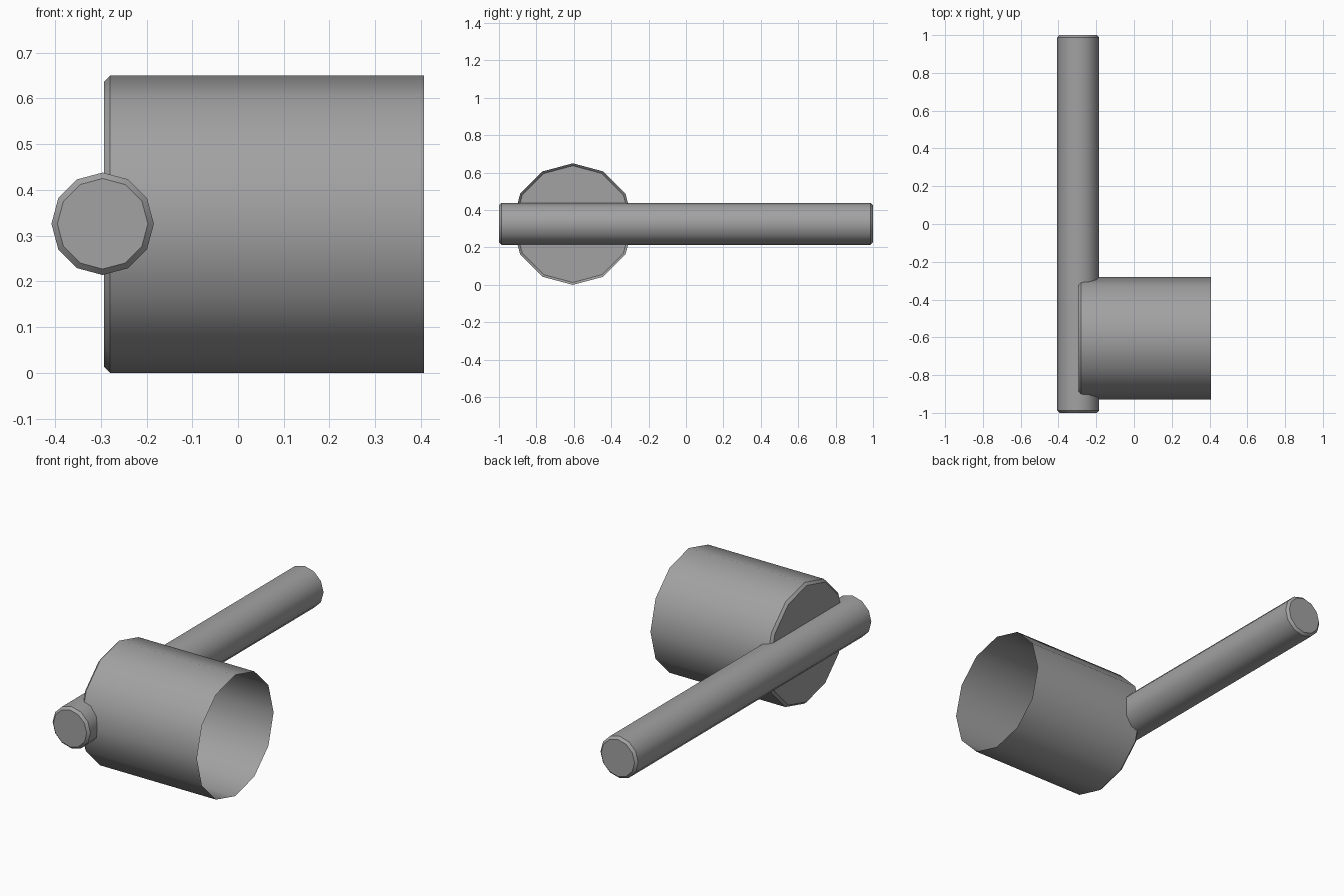
import bpy, bmesh, math
from mathutils import Matrix

cube = bpy.data.objects.get("Cube")
if cube:
    bpy.data.objects.remove(cube, do_unlink=True)

SIDES = 12
BEVEL = 0.013

grey = bpy.data.materials.new("plain grey")
grey.use_nodes = True
colour = (0.36, 0.36, 0.36, 1)
grey.diffuse_color = colour
grey.node_tree.nodes["Principled BSDF"].inputs["Base Color"].default_value = colour


def tube(name, rings, transform, cap_end):
    """Twelve-sided lathe along local z; rings are (radius, z) pairs."""
    bm = bmesh.new()
    loops = []
    for radius, z in rings:
        angles = [2 * math.pi * i / SIDES for i in range(SIDES)]
        loops.append([bm.verts.new((radius * math.cos(a), radius * math.sin(a), z))
                      for a in angles])
    for low, high in zip(loops, loops[1:]):
        for i in range(SIDES):
            j = (i + 1) % SIDES
            bm.faces.new((low[i], low[j], high[j], high[i]))
    bm.faces.new(loops[0][::-1])
    if cap_end:
        bm.faces.new(loops[-1])
    bm.transform(transform)
    mesh = bpy.data.meshes.new(name)
    bm.to_mesh(mesh)
    bm.free()
    mesh.materials.append(grey)
    obj = bpy.data.objects.new(name, mesh)
    bpy.context.collection.objects.link(obj)
    bpy.ops.object.select_all(action='DESELECT')
    obj.select_set(True)
    bpy.context.view_layer.objects.active = obj
    bpy.ops.object.shade_smooth_by_angle(angle=math.radians(35))
    return obj


# Cup: bevelled closed base on the right, thin open rim on the left
R, L = 0.325, 0.70
tube("cup", [(R - BEVEL, 0), (R, BEVEL), (R, L)],
     Matrix.Translation((-0.293, -0.605, R)) @ Matrix.Rotation(math.pi / 2, 4, 'Y'),
     cap_end=False)

# Handle: long rod with both ends bevelled, crossing the base of the cup
r = 0.112
tube("handle", [(r - BEVEL, -1), (r, -1 + BEVEL), (r, 1 - BEVEL), (r - BEVEL, 1)],
     Matrix.Translation((-0.296, 0, 0.326)) @ Matrix.Rotation(-math.pi / 2, 4, 'X'),
     cap_end=True)
